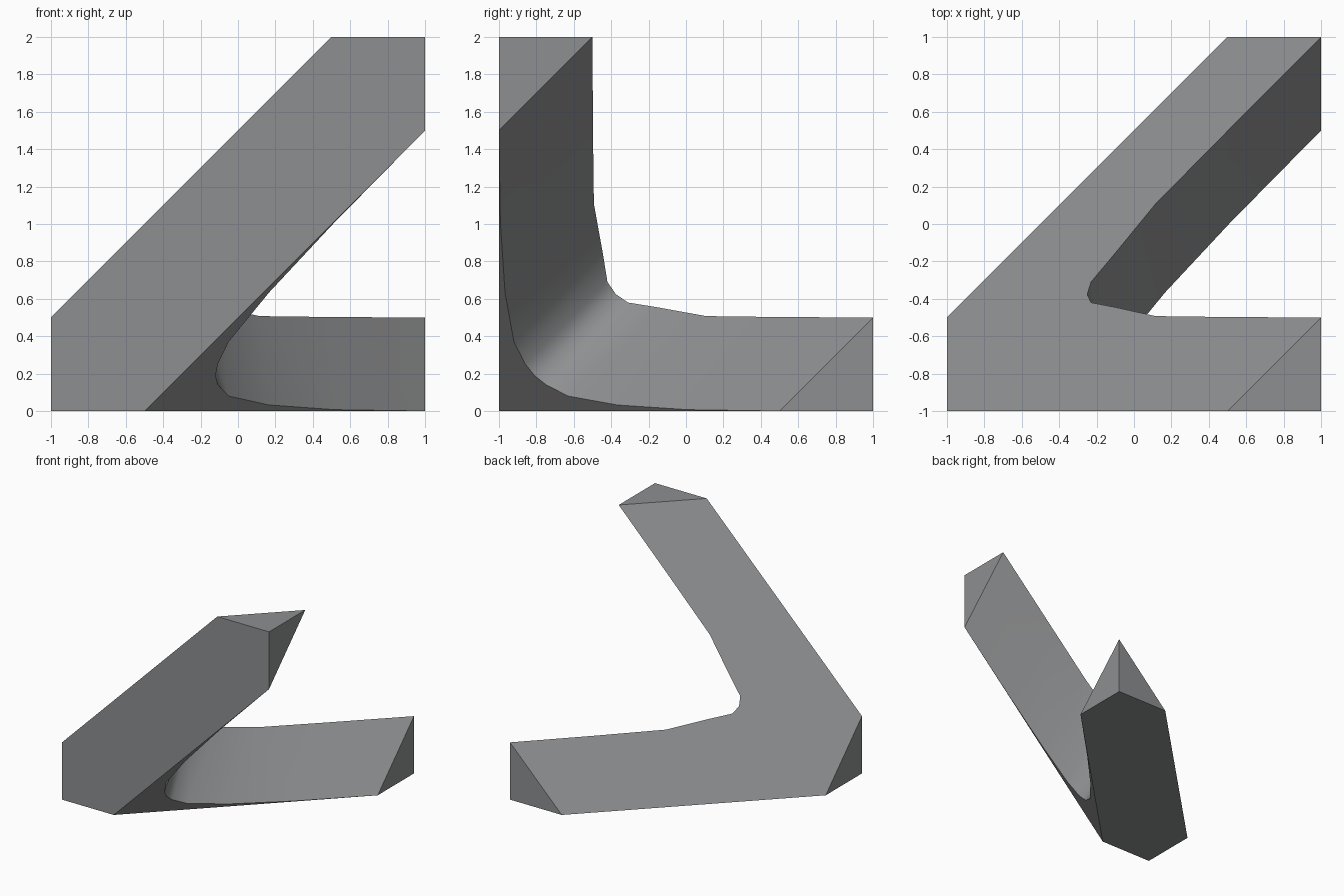
import bpy, bmesh, math

if "Cube" in bpy.data.objects:
    bpy.data.objects.remove(bpy.data.objects["Cube"])

grey = bpy.data.materials.new("mid grey")
grey.diffuse_color = (0.27, 0.275, 0.28, 1)
grey.use_nodes = True
grey.node_tree.nodes["Principled BSDF"].inputs["Base Color"].default_value = grey.diffuse_color

bm = bmesh.new()
cache = {}


def vert(p):
    key = tuple(round(c, 4) for c in p)
    if key not in cache:
        cache[key] = bm.verts.new(key)
    return cache[key]


def face(points, smooth=False):
    f = bm.faces.new([vert(p) for p in points])
    f.smooth = smooth


def swap(p):
    # the two arms mirror each other across the plane z = y + 1
    return (p[0], p[2] - 1, p[1] + 1)


# rounded inner curve of the V: (s across the V, x on the back plane, x on the front plane)
half = [(0, -.25, -.12), (.11, -.23, -.108), (.29, -.10, -.05),
        (.6, .115, .165), (1.0, .505, .515), (1.5, 1, 1)]
curve = [(-s, a, b) for s, a, b in half[:0:-1]] + half


def on_plane(x, s, c):
    # point on the slab plane y + z - x = c
    return (x, (c + x + s - 1) / 2, (c + x - s + 1) / 2)


back = [on_plane(a, s, .5) for s, a, b in curve]
front = [on_plane(b, s, -.5) for s, a, b in curve]

# two broad slanted sides of the slab
face(back + [(.5, 1, 0), (-1, -.5, 0), (-1, -1, .5), (.5, -1, 2)])
face(front + [(-.5, -1, 0)])

# smooth inner wall
for i in range(len(curve) - 1):
    face([back[i], back[i + 1], front[i + 1], front[i]], True)

# outer face and pointed end caps of each arm
base = [(-1, -1, 0), (-1, -.5, 0), (.5, 1, 0), (1, 1, 0), (1, .5, 0), (-.5, -1, 0)]
cap_a = [(1, 1, .5), (1, 1, 0), (1, .5, 0)]
cap_b = [(.5, 1, 0), (1, 1, 0), (1, 1, .5)]
for pts in (base, cap_a, cap_b):
    face(pts)
    face([swap(p) for p in pts])

# left corner cap
face([(-1, -1, 0), (-1, -1, .5), (-1, -.5, 0)])

bmesh.ops.recalc_face_normals(bm, faces=bm.faces[:])
me = bpy.data.meshes.new("angled_bracket")
bm.to_mesh(me)
bm.free()
me.materials.append(grey)
me.set_sharp_from_angle(angle=math.radians(35))
ob = bpy.data.objects.new("angled_bracket", me)
bpy.context.collection.objects.link(ob)
